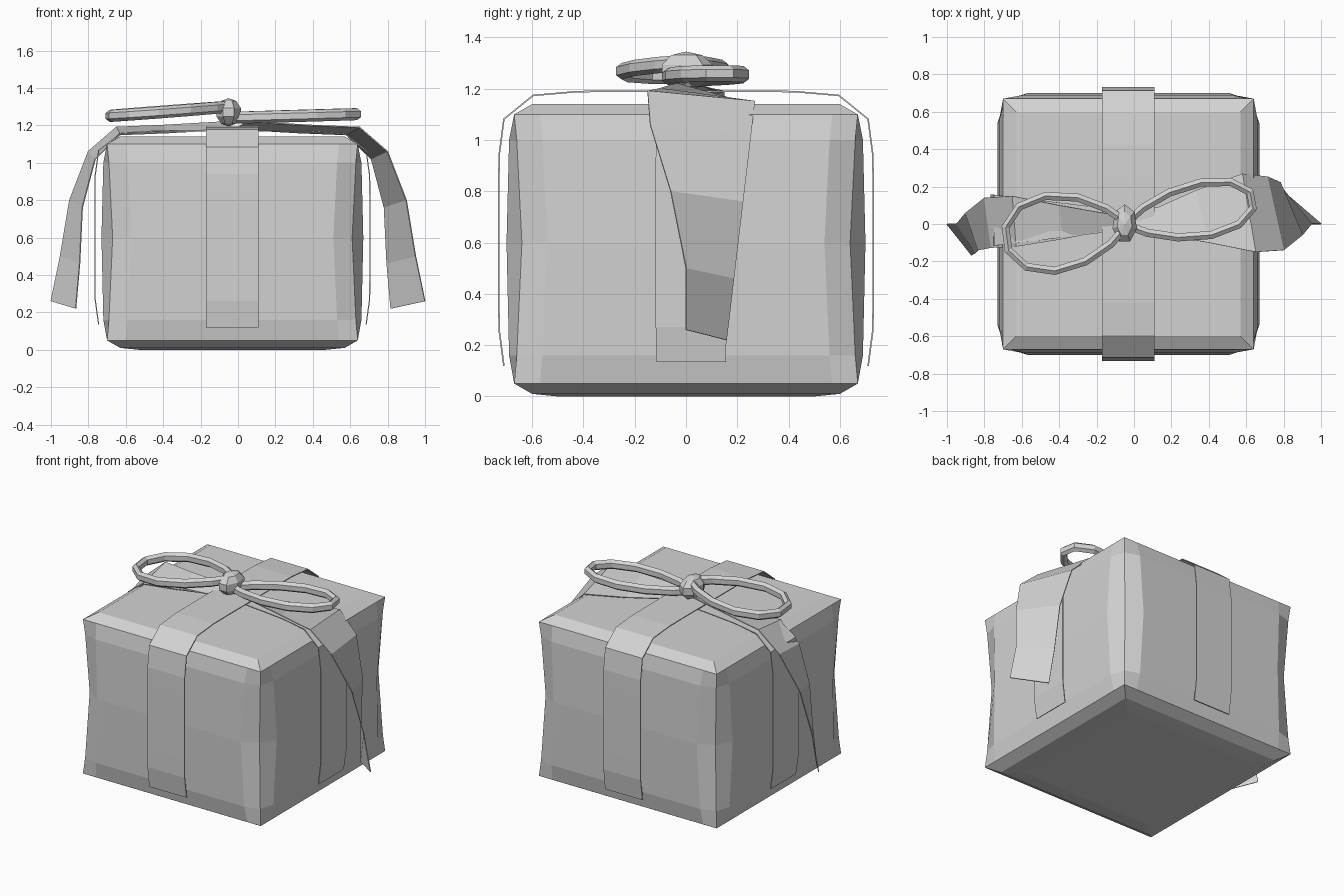
import bpy, bmesh
from math import sin, cos, pi, radians
from mathutils import Vector, Matrix

cube = bpy.data.objects.get("Cube")
if cube:
    bpy.data.objects.remove(cube, do_unlink=True)

grey = bpy.data.materials.new("plain grey")
grey.use_nodes = True
shade = (0.65, 0.65, 0.65, 1)
grey.diffuse_color = shade
grey.node_tree.nodes["Principled BSDF"].inputs["Base Color"].default_value = shade


def finish(bm, name):
    bmesh.ops.recalc_face_normals(bm, faces=bm.faces)
    mesh = bpy.data.meshes.new(name)
    bm.to_mesh(mesh)
    bm.free()
    mesh.materials.append(grey)
    obj = bpy.data.objects.new(name, mesh)
    bpy.context.collection.objects.link(obj)
    return obj


def loft(bm, rings, closed_ring=True, closed_path=False):
    """Join successive rings of points with faces."""
    rows = [[bm.verts.new(point) for point in ring] for ring in rings]
    count = len(rows[0])
    pairs = list(zip(rows, rows[1:]))
    if closed_path:
        pairs.append((rows[-1], rows[0]))
    for lower, upper in pairs:
        for i in range(count if closed_ring else count - 1):
            j = (i + 1) % count
            bm.faces.new((lower[i], lower[j], upper[j], upper[i]))
    return rows


def strip(name, edges):
    """Thin cloth strip between two edge lines."""
    bm = bmesh.new()
    loft(bm, edges, closed_ring=False)
    obj = finish(bm, name)
    cloth = obj.modifiers.new("cloth", "SOLIDIFY")
    cloth.thickness = 0.006
    cloth.offset = 0


# Soft box: padded panels between corner edges that pinch in at mid height
box_x = -0.03


def box_ring(z, corner, bulge):
    ring = []
    panel, inner = corner + bulge, corner - 0.1
    for quarter in range(4):
        turn = Matrix.Rotation(quarter * pi / 2, 3, "Z")
        for x, y in ((corner, -corner), (panel, -inner), (panel, inner)):
            ring.append(turn @ Vector((x, y, z)) + Vector((box_x, 0, 0)))
    return ring


bm = bmesh.new()
levels = ((0, 0.5, 0), (0.01, 0.6, 0), (0.05, 0.67, 0), (0.16, 0.66, 0.03),
          (0.6, 0.64, 0.06), (1, 0.66, 0.03), (1.1, 0.67, 0), (1.14, 0.6, 0))
rows = loft(bm, [box_ring(*level) for level in levels])
bm.faces.new(rows[0])
bm.faces.new(rows[-1])
finish(bm, "gift_box")


# Ribbons follow a squarish arch over the box, open underneath
def arch(reach, rise, squareness=8):
    for degrees in range(-40, 221, 10):
        c, s = cos(radians(degrees)), sin(radians(degrees))
        size = (abs(c) ** squareness + abs(s) ** squareness) ** (-1 / squareness)
        yield reach * c * size, 0.6 + rise * s * size


strip("front_back_ribbon", [
    [(box_x + side * 0.14, along, z) for side in (-1, 1)]
    for along, z in arch(0.73, 0.59)])

# The side ribbon is gathered narrower under the knot
strip("side_ribbon", [
    [(box_x + along, 0.02 + side * (0.05 + 0.12 * abs(along)), z) for side in (-1, 1)]
    for along, z in arch(0.735, 0.57)])


# Hanging tails: the outer edge is shared, the inner edge leans in as it falls
def tail(name, turn, gap, hip, foot):
    outer_edge = ((0.05, -0.04, 1.22), (0.4, -0.1, 1.2), (0.65, -0.15, 1.19),
                  (0.8, -0.14, 1.06), (0.9, -0.06, 0.8), (0.95, 0, 0.5), (1, 0, 0.26))
    edges = []
    for x, y, z in outer_edge:
        fall = max(0, 1.2 - z)
        spread = (hip + (foot - hip) * fall) * min(1, x / 0.6)
        inner = (x - gap - 0.12 * fall, spread, z - 0.04)
        edges.append([(turn * px, turn * py, pz) for px, py, pz in ((x, y, z), inner)])
    strip(name, edges)


tail("left_tail", 1, 0.07, 0.27, 0.15)
tail("right_tail", -1, 0.02, 0.12, 0.17)


# Bow loops: a faceted band swept round a teardrop
def bow_loop(name, start, tip, width, steps=12, sides=6):
    start, tip = Vector(start), Vector(tip)
    across = (tip - start).cross(Vector((0, 0, 1))).normalized()
    path = []
    for i in range(steps):
        angle = 2 * pi * (i + 0.5) / steps
        along = (1 - cos(angle)) / 2
        path.append(start.lerp(tip, along) + across * width * sin(angle) * along ** 0.3)
    rings = []
    for i, point in enumerate(path):
        tangent = path[(i + 1) % steps] - path[i - 1]
        outward = Vector((tangent.y, -tangent.x, 0)).normalized()
        ring = []
        for k in range(sides):
            angle = 2 * pi * (k + 0.5) / sides
            ring.append(point + outward * 0.025 * cos(angle) + Vector((0, 0, 0.032 * sin(angle))))
        rings.append(ring)
    bm = bmesh.new()
    loft(bm, rings, closed_path=True)
    finish(bm, name)


bow_loop("left_loop", (-0.04, 0, 1.24), (0.64, 0.13, 1.26), 0.17)
bow_loop("right_loop", (-0.04, 0, 1.3), (-0.69, -0.08, 1.25), 0.24)

# Knot
bm = bmesh.new()
bmesh.ops.create_uvsphere(bm, u_segments=7, v_segments=5, radius=1)
bmesh.ops.scale(bm, vec=(0.07, 0.11, 0.075), verts=bm.verts)
bmesh.ops.translate(bm, vec=(-0.05, 0, 1.27), verts=bm.verts)
finish(bm, "knot")
